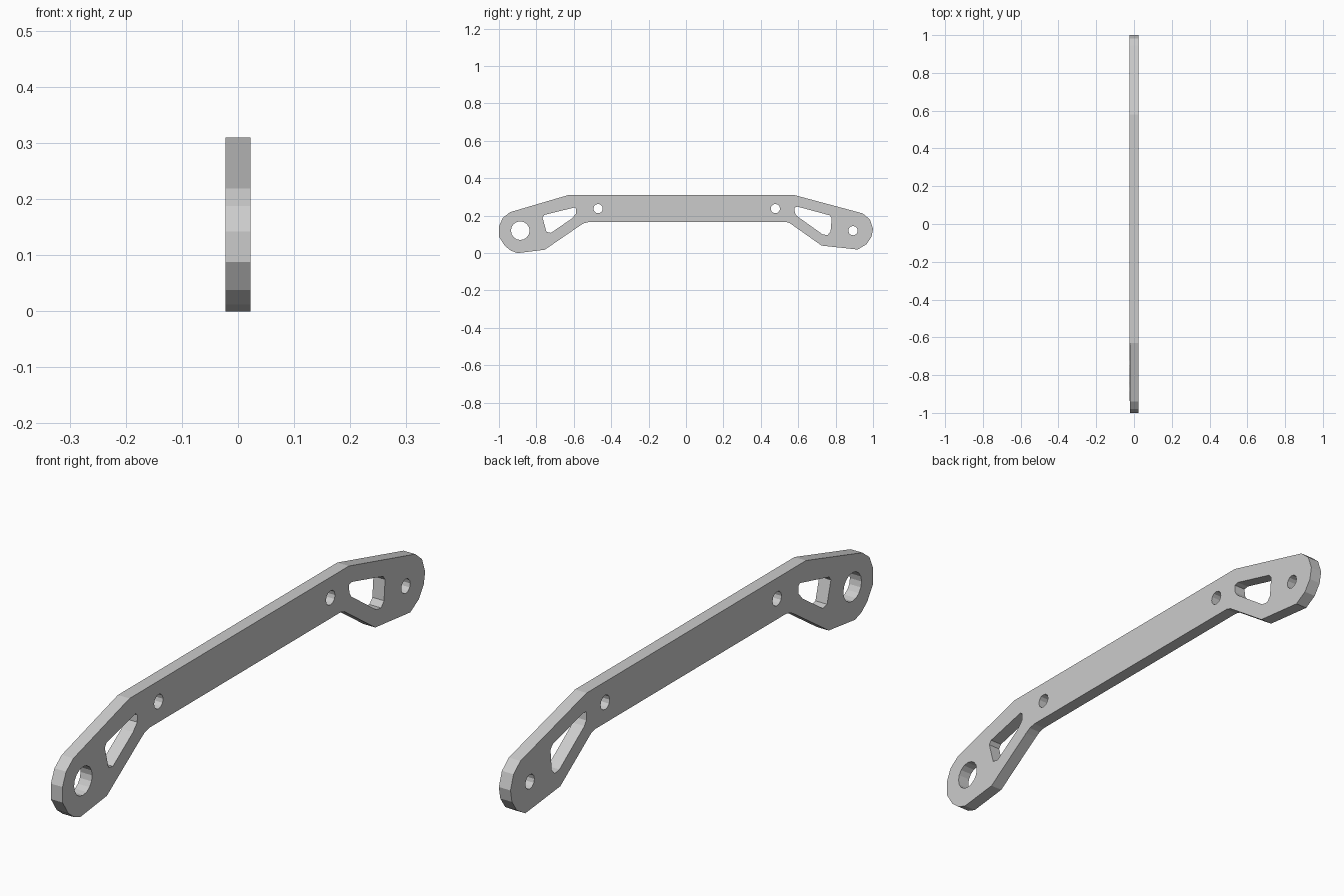
import bpy
from math import pi, cos, sin

if "Cube" in bpy.data.objects:
    bpy.data.objects.remove(bpy.data.objects["Cube"])

THICKNESS = 0.045


def circle(y, z, r, n=12):
    return [(y + r * cos(2 * pi * i / n), z + r * sin(2 * pi * i / n)) for i in range(n)]


# outer silhouette (y, z)
outline = [(-0.63, 0.31), (-0.94, 0.219), (-0.98, 0.188), (-1, 0.142), (-1, 0.088),
           (-0.968, 0.038), (-0.935, 0.012), (-0.90, 0), (-0.755, 0.018),
           (-0.565, 0.148), (-0.545, 0.16), (-0.52, 0.166),
           (0.535, 0.166), (0.555, 0.16), (0.725, 0.04), (0.918, 0.019),
           (0.965, 0.047), (0.992, 0.087), (1, 0.13), (0.983, 0.18), (0.945, 0.212),
           (0.58, 0.31)]

# rounded triangular windows in the two drooping ends
window_left = [(-0.767, 0.19), (-0.757, 0.204), (-0.596, 0.244), (-0.587, 0.236),
               (-0.588, 0.211), (-0.61, 0.185), (-0.722, 0.108), (-0.746, 0.113)]
window_right = [(0.58, 0.244), (0.597, 0.248), (0.768, 0.202), (0.779, 0.187),
                (0.773, 0.115), (0.757, 0.096), (0.73, 0.1), (0.592, 0.199), (0.582, 0.215)]

# pivot hole and three bolt holes
holes = [circle(-0.886, 0.12, 0.05, 16), circle(-0.47, 0.238, 0.025),
         circle(0.478, 0.238, 0.025), circle(0.893, 0.12, 0.025)]

# filled flat profile, extruded to the plate thickness
curve = bpy.data.curves.new("link_plate", 'CURVE')
curve.dimensions = '2D'
curve.fill_mode = 'BOTH'
curve.extrude = THICKNESS / 2
for loop in [outline, window_left, window_right] + holes:
    spline = curve.splines.new('POLY')
    spline.points.add(len(loop) - 1)
    for point, (y, z) in zip(spline.points, loop):
        point.co = (y, z, 0, 1)
    spline.use_cyclic_u = True

plate = bpy.data.objects.new("link_plate", curve)
bpy.context.collection.objects.link(plate)
plate.rotation_euler = (pi / 2, 0, pi / 2)

# turn into a clean flat-shaded mesh
bpy.context.view_layer.objects.active = plate
plate.select_set(True)
bpy.ops.object.convert(target='MESH')
bpy.ops.object.mode_set(mode='EDIT')
bpy.ops.mesh.select_all(action='SELECT')
bpy.ops.mesh.remove_doubles(threshold=0.0001)
bpy.ops.mesh.normals_make_consistent(inside=False)
bpy.ops.object.mode_set(mode='OBJECT')
bpy.ops.object.shade_flat()
